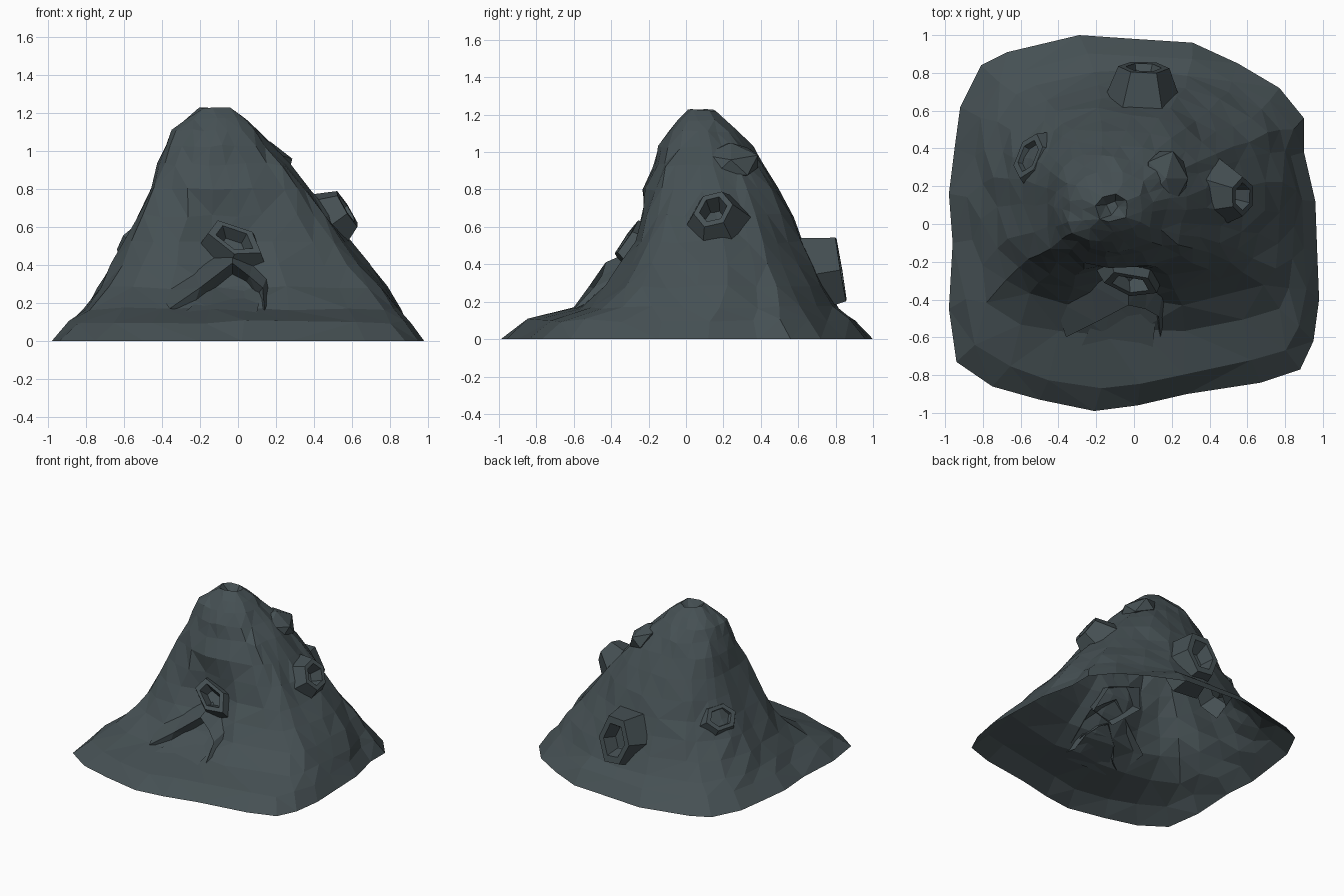
import bpy, bmesh, math, random
from mathutils import Vector

random.seed(4)
if "Cube" in bpy.data.objects:
    bpy.data.objects.remove(bpy.data.objects["Cube"], do_unlink=True)

# One slate colour for everything
COLOUR = (0.06, 0.08, 0.087, 1)
slate = bpy.data.materials.new("dark_slate")
slate.use_nodes = True
slate.diffuse_color = COLOUR
bsdf = next(n for n in slate.node_tree.nodes if n.type == 'BSDF_PRINCIPLED')
bsdf.inputs["Base Color"].default_value = COLOUR
bsdf.inputs["Roughness"].default_value = 0.9


def finish(name, bm, recalc=True):
    if recalc:
        bmesh.ops.recalc_face_normals(bm, faces=bm.faces[:])
    mesh = bpy.data.meshes.new(name)
    bm.to_mesh(mesh)
    bm.free()
    mesh.materials.append(slate)
    obj = bpy.data.objects.new(name, mesh)
    bpy.context.collection.objects.link(obj)


def bridge(bm, a, b, closed=True):
    n = len(a)
    for i in range(n if closed else n - 1):
        j = (i + 1) % n
        bm.faces.new((a[i], a[j], b[j], b[i]))


# How round each corner of the mound becomes above its footprint
def corner_roundness(px, py):
    if py < -.4 and px < -.4:
        return .2
    if py < -.4 and px > .4:
        return .4
    if py > .3 and px < -.3:
        return .9
    return .65


# Rocky mound: footprint outline lofted through narrowing levels
outline = [(-.29, 1), (0, .98), (.31, .96), (.55, .85), (.77, .72), (.9, .56),
           (.9, .38), (.96, .12), (.97, -.15), (.98, -.4), (.95, -.62),
           (.88, -.77), (.67, -.84), (.28, -.9), (.02, -.96), (-.21, -.99),
           (-.5, -.93), (-.75, -.86), (-.94, -.73), (-.98, -.45), (-.96, -.1),
           (-.98, .16), (-.95, .4), (-.92, .62), (-.81, .84), (-.67, .91)]
outline.reverse()
# height, right, left, front, back
levels = [(0, -1, 1, -1, 1), (.1, -.9, .93, -.88, .9),
          (.17, -.83, .88, -.63, .82), (.28, -.75, .8, -.47, .75),
          (.4, -.68, .7, -.39, .69), (.52, -.61, .6, -.33, .63),
          (.66, -.54, .5, -.28, .57), (.8, -.47, .39, -.23, .5),
          (.93, -.42, .28, -.18, .42), (1.03, -.38, .18, -.14, .36),
          (1.11, -.35, .1, -.1, .28), (1.17, -.28, .05, -.05, .22),
          (1.225, -.2, -.03, .01, .16), (1.17, -.15, -.08, .05, .12)]
bm = bmesh.new()
rings = []
for k, (z, x0, x1, y0, y1) in enumerate(levels):
    shake = 0 if k == 0 else .013 if z < 1.1 else .008
    ring = []
    for px, py in outline:
        roundness = min(1, z / .45) * corner_roundness(px, py)
        d = math.hypot(px, py)
        qx = px * (1 - roundness + roundness / d)
        qy = py * (1 - roundness + roundness / d)
        x = (x0 + x1) / 2 + qx * (x1 - x0) / 2
        y = (y0 + y1) / 2 + qy * (y1 - y0) / 2
        # smooth hollow behind the cave mouth and the vent over it
        if y < 0:
            y += .1 * (max(0, 1 - ((x + .06) / .26) ** 2)
                       * max(0, 1 - ((z - .42) / .34) ** 2))
        jitter = [random.uniform(-shake, shake) for _ in range(3)]
        ring.append(bm.verts.new((x + jitter[0], y + jitter[1], z + jitter[2] * .7)))
    if rings:
        bridge(bm, rings[-1], ring)
    rings.append(ring)
bm.faces.new(rings[-1])
high = [v for v in bm.verts if v.co.z > .6]
bmesh.ops.remove_doubles(bm, verts=high, dist=.045)
bmesh.ops.triangulate(bm, faces=bm.faces[:], quad_method='SHORT_EDGE')
finish("mound", bm)


# Hollow tapered vents standing out of the slope
def vent(name, base, tip, long_dir, base_size, tip_size, sides=6, depth=.1):
    base, tip = Vector(base), Vector(tip)
    axis = (tip - base).normalized()
    u = Vector(long_dir)
    u = (u - axis * u.dot(axis)).normalized()
    v = axis.cross(u)
    bm = bmesh.new()
    wobble = [random.uniform(.92, 1.08) for _ in range(sides)]

    def ring(centre, size, scale=1):
        out = []
        for i in range(sides):
            a = math.tau * i / sides
            r = scale * wobble[i]
            out.append(bm.verts.new(centre + u * math.cos(a) * size[0] * r
                                    + v * math.sin(a) * size[1] * r))
        return out

    loops = [ring(base, base_size), ring(tip, tip_size), ring(tip, tip_size, .7),
             ring(tip - axis * depth, tip_size, .45)]
    for a, b in zip(loops, loops[1:]):
        bridge(bm, a, b)
    bm.faces.new(loops[-1])
    finish(name, bm)


vent("left_vent", (.41, .17, .59), (.575, .145, .695), (0, .3, 1), (.22, .2), (.12, .1))
vent("back_vent", (.04, .59, .33), (.05, .83, .37), (1, 0, 0), (.22, .23), (.13, .19))
vent("right_vent", (-.45, .31, .45), (-.56, .36, .545), (0, 1, .2), (.2, .17), (.13, .1))
vent("front_vent", (-.03, -.2, .45), (-.02, -.32, .54), (.75, 0, -.6), (.23, .15),
     (.17, .09), 5, .07)

# Boulder shoulder below the summit
bm = bmesh.new()
bmesh.ops.create_icosphere(bm, subdivisions=1, radius=1)
for vert in bm.verts:
    c = vert.co
    vert.co = (.17 + c.x * .13, .24 + c.y * .17, .95 + c.z * .1 - c.x * .04)
finish("shoulder_boulder", bm)

# Overhanging lip of the cave, with its underside
lip = [(-.36, -.6, .17), (-.2, -.52, .28), (-.03, -.43, .41),
       (.06, -.45, .34), (.13, -.49, .28), (.14, -.6, .16)]
inner = [(-.24, -.52, .16), (-.16, -.42, .25), (-.03, -.32, .34),
         (.04, -.34, .3), (.1, -.42, .24), (.12, -.52, .16)]
bm = bmesh.new()
edge = [bm.verts.new(p) for p in lip]
outer = [bm.verts.new((x + (x + .05) * .2, y + .2, z + .09)) for x, y, z in lip]
under = [bm.verts.new(p) for p in inner]
bridge(bm, outer, edge, False)
bridge(bm, edge, under, False)
bmesh.ops.triangulate(bm, faces=bm.faces[:])
finish("cave_lip", bm)

# Sloping cave floor
bm = bmesh.new()
floor = [(-.28, -.65, .15), (.1, -.65, .15), (.12, -.44, .24),
         (-.03, -.33, .34), (-.17, -.42, .25)]
bm.faces.new([bm.verts.new(p) for p in floor])
bmesh.ops.triangulate(bm, faces=bm.faces[:])
finish("cave_floor", bm, False)
